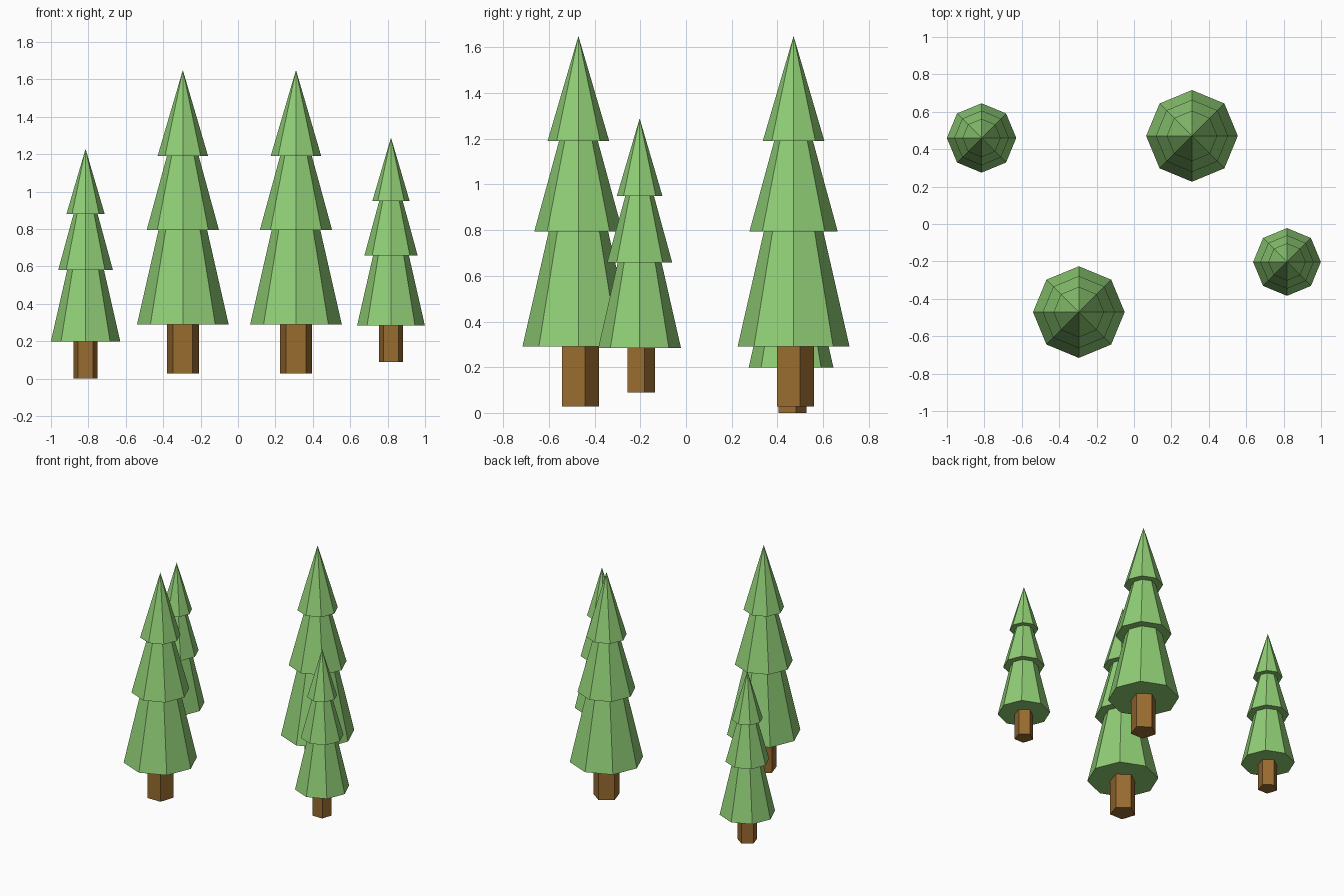
import bpy, bmesh
from math import pi, cos, sin

if "Cube" in bpy.data.objects:
    bpy.data.objects.remove(bpy.data.objects["Cube"])


def material(name, rgb):
    m = bpy.data.materials.new(name)
    m.diffuse_color = (*rgb, 1)
    m.use_nodes = True
    m.node_tree.nodes["Principled BSDF"].inputs["Base Color"].default_value = m.diffuse_color
    return m


LEAF = material("leaf_green", (0.28, 0.62, 0.18))
BARK = material("bark_brown", (0.32, 0.15, 0.03))


def revolve(name, profile, sides, start, mat, loc, scale):
    """Turn a (radius, height) profile into a faceted closed solid."""
    bm = bmesh.new()
    rings = []
    for r, z in profile:
        if r == 0:
            rings.append([bm.verts.new((0, 0, z))])
        else:
            rings.append([bm.verts.new((r * cos(start + 2 * pi * i / sides),
                                        r * sin(start + 2 * pi * i / sides), z))
                          for i in range(sides)])
    bm.faces.new(rings[0][::-1])
    for a, b in zip(rings, rings[1:]):
        for i in range(sides):
            j = (i + 1) % sides
            if len(b) == 1:
                bm.faces.new((a[i], a[j], b[0]))
            else:
                bm.faces.new((a[i], a[j], b[j], b[i]))
    if len(rings[-1]) > 1:
        bm.faces.new(rings[-1])
    bmesh.ops.recalc_face_normals(bm, faces=bm.faces)
    me = bpy.data.meshes.new(name)
    bm.to_mesh(me)
    bm.free()
    me.materials.append(mat)
    ob = bpy.data.objects.new(name, me)
    ob.location = loc
    ob.scale = (scale,) * 3
    bpy.context.collection.objects.link(ob)


# Heights measured from the trunk base of a full-size tree
TRUNK = [(0.09, 0), (0.09, 0.263)]
CANOPY = [(0.245, 0.263), (0.13, 0.768),    # lower tier
          (0.193, 0.768), (0.085, 1.163),   # middle tier
          (0.135, 1.163), (0, 1.623)]       # top tier

# Trees: name, position of trunk base, scale
TREES = [
    ("back_left", (-0.815, 0.46, 0.0), 0.757),
    ("front_left", (-0.295, -0.471, 0.027), 1.0),
    ("back_right", (0.31, 0.471, 0.027), 1.0),
    ("front_right", (0.818, -0.203, 0.09), 0.739),
]
for name, loc, s in TREES:
    revolve(name + "_trunk", TRUNK, 5, pi / 2, BARK, loc, s)
    revolve(name + "_canopy", CANOPY, 8, 0, LEAF, loc, s)
